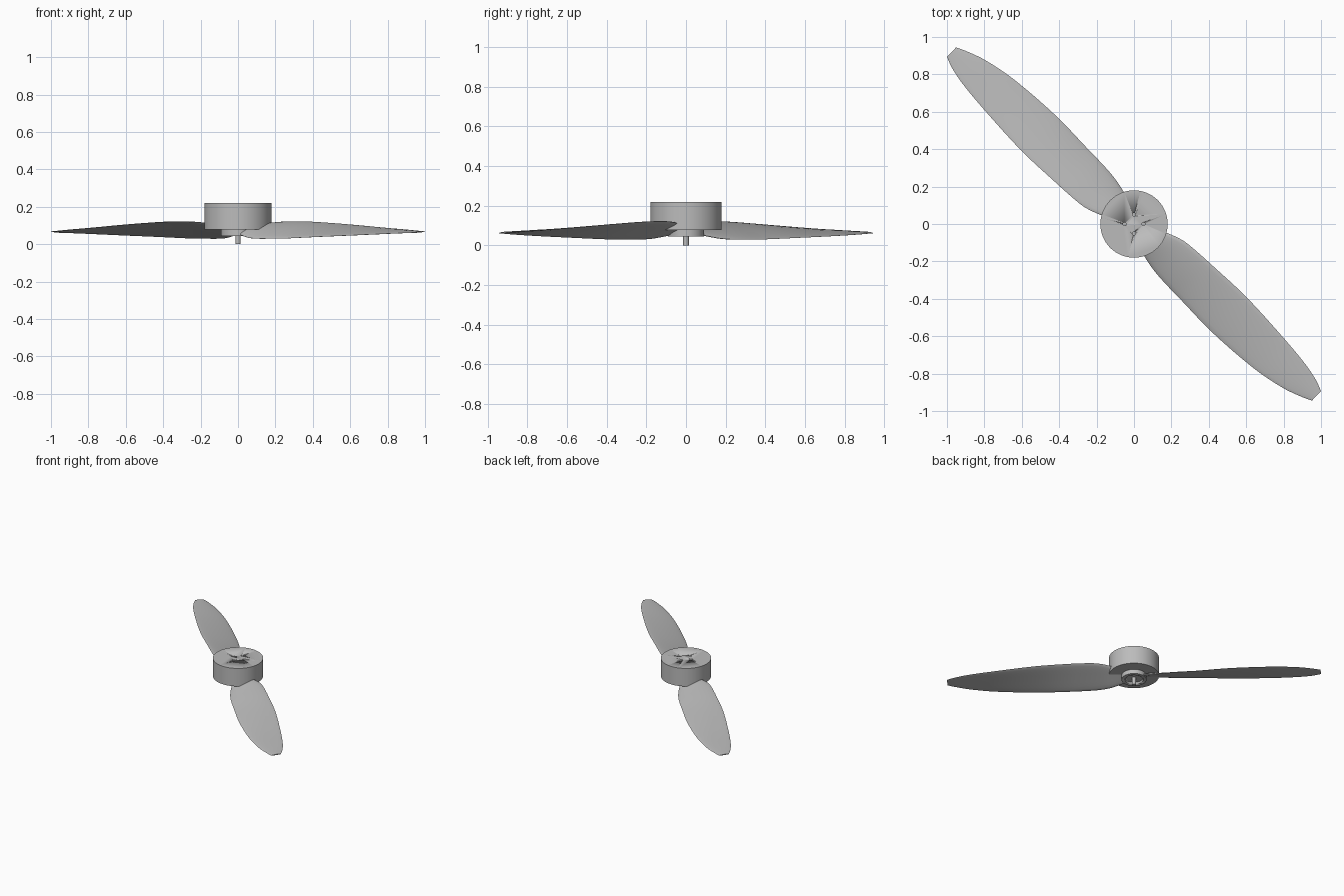
import bpy
import bmesh
import math
from mathutils import Matrix, Vector

default_cube = bpy.data.objects.get("Cube")
if default_cube:
    bpy.data.objects.remove(default_cube, do_unlink=True)


def make_material(name, colour):
    material = bpy.data.materials.new(name)
    material.use_nodes = True
    material.diffuse_color = colour
    material.node_tree.nodes["Principled BSDF"].inputs["Base Color"].default_value = colour
    return material


grey = make_material("plain grey", (0.5, 0.5, 0.5, 1))


def finish(name, bm, angle=35):
    bmesh.ops.recalc_face_normals(bm, faces=bm.faces)
    mesh = bpy.data.meshes.new(name)
    bm.to_mesh(mesh)
    bm.free()
    mesh.materials.append(grey)
    obj = bpy.data.objects.new(name, mesh)
    bpy.context.collection.objects.link(obj)
    bpy.ops.object.select_all(action="DESELECT")
    obj.select_set(True)
    bpy.context.view_layer.objects.active = obj
    bpy.ops.object.shade_smooth_by_angle(angle=math.radians(angle))
    return obj


def add_cylinder(bm, radius, bottom, top, x=0, y=0, segments=64):
    bmesh.ops.create_cone(
        bm, cap_ends=True, segments=segments, radius1=radius, radius2=radius,
        depth=top - bottom, matrix=Matrix.Translation((x, y, (top + bottom) / 2)))


def drill(obj, cutter_bm):
    cutter = finish("hole_cutter", cutter_bm)
    cutter.hide_render = True
    cut = obj.modifiers.new("holes", "BOOLEAN")
    cut.operation = "DIFFERENCE"
    cut.solver = "EXACT"
    cut.object = cutter
    bpy.context.view_layer.objects.active = obj
    bpy.ops.object.modifier_apply(modifier=cut.name)
    bpy.data.objects.remove(cutter, do_unlink=True)


# Motor housing with four screw holes in its top
bm = bmesh.new()
add_cylinder(bm, 0.18, 0.078, 0.22)
housing = finish("motor_housing", bm)
holes = bmesh.new()
for i in range(4):
    turn = i * math.pi / 2
    add_cylinder(holes, 0.009, 0.18, 0.25, 0.05 * math.cos(turn), 0.05 * math.sin(turn), 16)
drill(housing, holes)

# Propeller hub with a recessed underside
bm = bmesh.new()
add_cylinder(bm, 0.09, 0.044, 0.085)
hub = finish("propeller_hub", bm)
recess = bmesh.new()
add_cylinder(recess, 0.065, 0.02, 0.06)
drill(hub, recess)

# Motor shaft
bm = bmesh.new()
add_cylinder(bm, 0.014, 0, 0.09, segments=24)
finish("motor_shaft", bm)

# Blade stations: distance out, upper edge offset and height,
# lower edge offset and height, half thickness
STATIONS = [
    (.05, .04, .09, -.05, .055, .012),
    (.16, .086, .112, -.088, .035, .012),
    (.25, .115, .12, -.108, .03, .011),
    (.34, .123, .121, -.117, .03, .01),
    (.46, .126, .118, -.123, .031, .009),
    (.7, .128, .105, -.135, .039, .008),
    (1, .105, .086, -.122, .049, .006),
    (1.18, .083, .076, -.092, .056, .005),
    (1.28, .06, .07, -.06, .06, .004),
    (1.34, .036, .067, -.035, .062, .003),
]


def smooth_stations(rows, steps=4):
    rows = [Vector(row) for row in rows]
    result = []
    for i in range(len(rows) - 1):
        a, b = rows[i], rows[i + 1]
        before, after = rows[max(i - 1, 0)], rows[min(i + 2, len(rows) - 1)]
        span = b[0] - a[0]
        slope_a = (b - before) * (span / (b[0] - before[0]))
        slope_b = (after - a) * (span / (after[0] - a[0]))
        for k in range(steps):
            t = k / steps
            s = 1 - t
            result.append(a * (s * s * (1 + 2 * t)) + b * (t * t * (3 - 2 * t))
                          + slope_a * (t * s * s) - slope_b * (t * t * s))
    return result + [rows[-1]]


def blade_section(station, count=20):
    out, high_v, high_z, low_v, low_z, thick = station
    points = []
    for i in range(count):
        turn = 2 * math.pi * i / count
        chord = (1 - math.cos(turn)) / 2
        camber = 0.5 * thick * math.sin(math.pi * chord)
        points.append((out, low_v + (high_v - low_v) * chord,
                       low_z + (high_z - low_z) * chord + camber + thick * math.sin(turn)))
    return points


def build_blade(name, direction):
    bm = bmesh.new()
    rings = [[bm.verts.new(p) for p in blade_section(s)] for s in smooth_stations(STATIONS)]
    for inner, outer in zip(rings, rings[1:]):
        for i in range(len(inner)):
            bm.faces.new((inner[i - 1], inner[i], outer[i], outer[i - 1]))
    bm.faces.new(rings[0])
    bm.faces.new(rings[-1])
    bm.transform(Matrix.Rotation(math.radians(direction), 4, "Z"))
    return finish(name, bm, 50)


build_blade("left_blade", -43.3)
build_blade("right_blade", 180 - 43.3)
